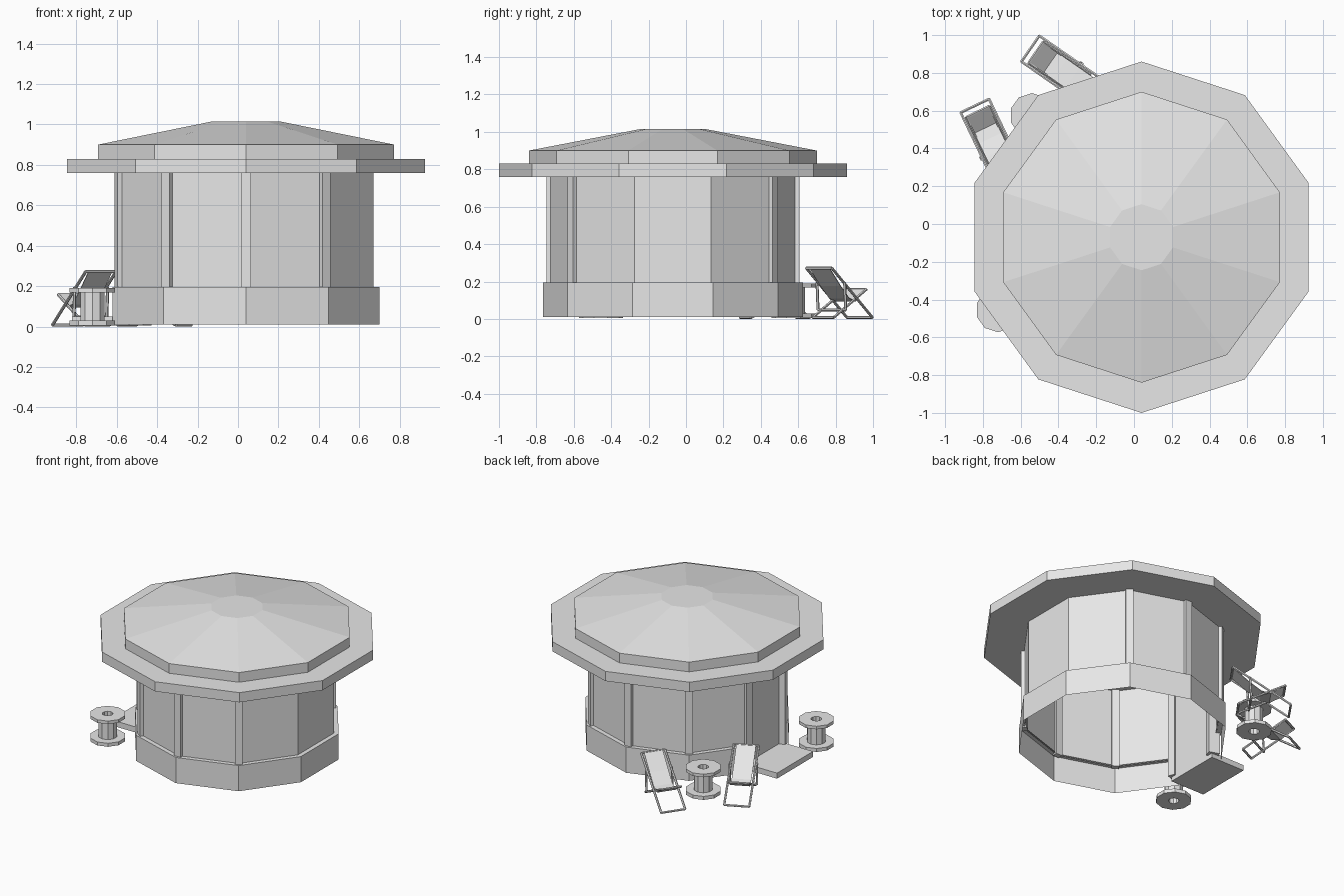
import bpy, bmesh
from math import cos, sin, radians
from mathutils import Vector, Matrix

if "Cube" in bpy.data.objects:
    bpy.data.objects.remove(bpy.data.objects["Cube"], do_unlink=True)

grey = bpy.data.materials.new("plain grey")
grey.use_nodes = True
grey.diffuse_color = (0.8, 0.8, 0.8, 1)
grey.node_tree.nodes["Principled BSDF"].inputs["Base Color"].default_value = (0.8, 0.8, 0.8, 1)

CENTRE = Vector((0.04, -0.07, 0))
DOOR_SIDE = 2          # wall side facing -x


def finish(name, bm, matrix=None, fix=True):
    if fix:
        bmesh.ops.recalc_face_normals(bm, faces=bm.faces)
    mesh = bpy.data.meshes.new(name)
    bm.to_mesh(mesh)
    bm.free()
    mesh.materials.append(grey)
    ob = bpy.data.objects.new(name, mesh)
    if matrix:
        ob.matrix_world = matrix
    bpy.context.collection.objects.link(ob)
    return ob


def lathe(name, profile, centre, sides=10, caps=False, loop=False, skip=None):
    """Sweep an (r, z) profile round a regular polygon."""
    bm = bmesh.new()
    rings = []
    for r, z in profile:
        angles = [radians(90 + 360 * k / sides) for k in range(sides)]
        rings.append([bm.verts.new(centre + Vector((r * cos(a), r * sin(a), z))) for a in angles])
    pairs = list(zip(rings, rings[1:]))
    if loop:
        pairs.append((rings[-1], rings[0]))
    for low, high in pairs:
        for k in range(sides):
            if k != skip:
                j = (k + 1) % sides
                bm.faces.new((low[k], low[j], high[j], high[k]))
    if caps:
        bm.faces.new(rings[0][::-1])
        bm.faces.new(rings[-1])
    return finish(name, bm, fix=caps or loop)


def box(name, low, high, matrix=None):
    bm = bmesh.new()
    low, high = Vector(low), Vector(high)
    size = high - low
    place = Matrix.Translation((low + high) / 2) @ Matrix.Diagonal((*size, 1))
    bmesh.ops.create_cube(bm, size=1, matrix=place)
    return finish(name, bm, matrix)


def add_rod(bm, a, b, r=0.008):
    a, b = Vector(a), Vector(b)
    turn = (b - a).to_track_quat('Z', 'Y').to_matrix().to_4x4()
    bmesh.ops.create_cone(bm, cap_ends=True, segments=6, radius1=r, radius2=r,
                          depth=(b - a).length, matrix=Matrix.Translation((a + b) / 2) @ turn)


# Roof with broad brim and shallow crown
lathe("roof", [(0.93, 0.76), (0.93, 0.83), (0.77, 0.83), (0.77, 0.90), (0.175, 1.015)],
      CENTRE, caps=True)

# Hollow wall and plinth, both open on the door side
lathe("wall", [(0.662, 0.19), (0.662, 0.765)], CENTRE, skip=DOOR_SIDE)
lathe("plinth", [(0.695, 0.01), (0.695, 0.195), (0.655, 0.195)], CENTRE, skip=DOOR_SIDE)

# Corner posts, left out at the two plain corners on the +x side
for k in range(10):
    angle = 90 + 36 * k
    if angle in (342, 378):
        continue
    by_door = k in (DOOR_SIDE, DOOR_SIDE + 1)
    box("corner_post", (0.60 if by_door else 0.64, -0.025, 0.04 if by_door else 0.185),
        (0.677, 0.025, 0.765),
        Matrix.Translation(CENTRE) @ Matrix.Rotation(radians(angle), 4, 'Z'))

# Recessed door and its low step
box("door", (-0.57, -0.26, 0.04), (-0.55, 0.12, 0.765))
box("door_step", (-0.82, -0.275, 0.01), (-0.55, 0.135, 0.05))

# Cable-reel tables
reel = [(0.035, 0.005), (0.118, 0.005), (0.118, 0.03), (0.062, 0.03),
        (0.062, 0.168), (0.118, 0.168), (0.118, 0.19), (0.035, 0.19)]
for x, y in ((-0.54, 0.575), (-0.72, -0.455)):
    lathe("reel_table", reel, Vector((x, y, 0)), loop=True)


# Deck chairs: crossed frames with a slung cloth, local +x pointing to the foot end
def deck_chair(inner, outward):
    out = Vector((*outward, 0)).normalized()
    side = Vector((-out.y, out.x, 0))
    place = Matrix.Translation(Vector((*inner, 0))) @ Matrix((
        (out.x, side.x, 0, 0), (out.y, side.y, 0, 0), (0, 0, 1, 0), (0, 0, 0, 1)))
    back_top, back_foot = (0.02, 0.272), (0.40, 0.008)
    seat_foot, seat_top = (0.06, 0.008), (0.365, 0.158)
    strut_top, strut_foot = (0.13, 0.195), (0.14, 0.048)
    bm = bmesh.new()
    for (a, b), half in (((back_top, back_foot), 0.083),
                         ((seat_foot, seat_top), 0.068),
                         ((strut_foot, strut_top), 0.09)):
        for t in (-half, half):
            add_rod(bm, (a[0], t, a[1]), (b[0], t, b[1]))
        for x, z in (a, b):
            if (x, z) != strut_top:
                add_rod(bm, (x, -half, z), (x, half, z))
    finish("chair_frame", bm, place)

    bm = bmesh.new()
    rows = []
    for x, z in (back_top, (0.13, 0.17), (0.21, 0.105), (0.27, 0.09), seat_top):
        rows.append([bm.verts.new((x, t, z + 0.008)) for t in (-0.065, 0.065)])
    for a, b in zip(rows, rows[1:]):
        bm.faces.new((a[0], b[0], b[1], a[1]))
    cloth = finish("chair_cloth", bm, place, fix=False)
    thick = cloth.modifiers.new("thickness", 'SOLIDIFY')
    thick.thickness = 0.004


deck_chair((-0.22, 0.70), (-0.82, 0.57))
deck_chair((-0.67, 0.265), (-0.43, 0.90))
